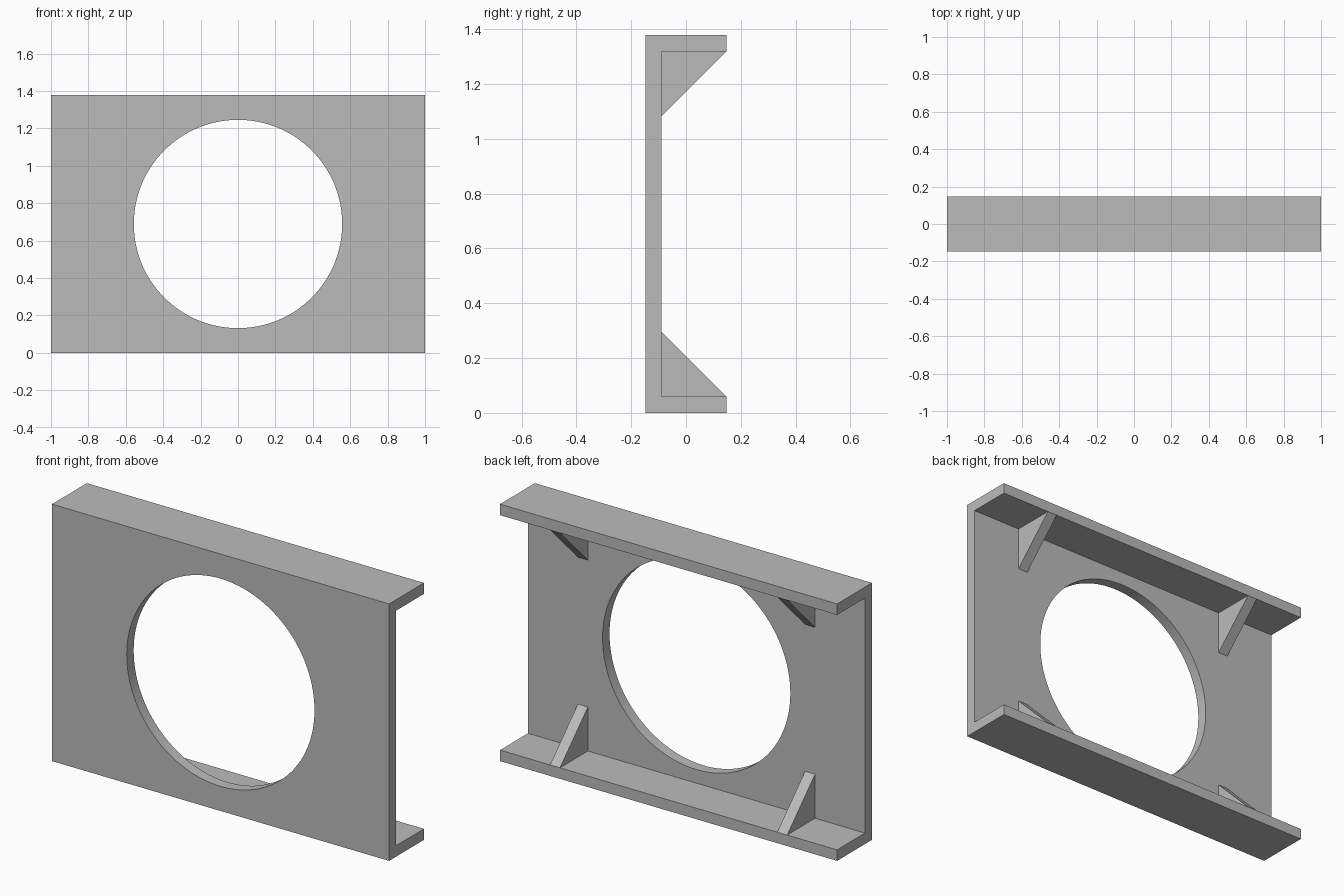
import bpy
import bmesh

cube = bpy.data.objects.get("Cube")
if cube:
    bpy.data.objects.remove(cube, do_unlink=True)

HEIGHT, DEPTH, WALL = 1.378, 0.295, 0.059
FRONT, BACK = -DEPTH / 2, DEPTH / 2
INNER = FRONT + WALL
LEG = BACK - INNER
HOLE_RADIUS = 0.557

grey = bpy.data.materials.new("plain grey")
grey.use_nodes = True
colour = (0.5, 0.5, 0.5, 1)
grey.diffuse_color = colour
grey.node_tree.nodes["Principled BSDF"].inputs["Base Color"].default_value = colour


def extrude_along_x(name, profile, x0, x1):
    """Solid made from a (y, z) outline swept from x0 to x1."""
    bm = bmesh.new()
    face = bm.faces.new([bm.verts.new((x0, y, z)) for y, z in profile])
    swept = bmesh.ops.extrude_face_region(bm, geom=[face])["geom"]
    verts = [v for v in swept if isinstance(v, bmesh.types.BMVert)]
    bmesh.ops.translate(bm, verts=verts, vec=(x1 - x0, 0, 0))
    bmesh.ops.recalc_face_normals(bm, faces=bm.faces)
    mesh = bpy.data.meshes.new(name)
    bm.to_mesh(mesh)
    bm.free()
    mesh.materials.append(grey)
    obj = bpy.data.objects.new(name, mesh)
    bpy.context.collection.objects.link(obj)
    return obj


# Channel: front plate with a top and a bottom flange
top = HEIGHT - WALL
channel = extrude_along_x("channel_plate", [
    (FRONT, 0), (BACK, 0), (BACK, WALL), (INNER, WALL),
    (INNER, top), (BACK, top), (BACK, HEIGHT), (FRONT, HEIGHT)], -1, 1)

# Round opening through the front plate
bpy.ops.mesh.primitive_cylinder_add(
    vertices=128, radius=HOLE_RADIUS, depth=WALL * 3,
    location=(0, FRONT + WALL / 2, HEIGHT / 2), rotation=(1.5707963, 0, 0))
cutter = bpy.context.object
cutter.name = "hole_cutter"
cutter.data.materials.append(grey)
cut = channel.modifiers.new("round hole", 'BOOLEAN')
cut.operation = 'DIFFERENCE'
cut.solver = 'EXACT'
cut.object = cutter

bpy.ops.object.select_all(action='DESELECT')
channel.select_set(True)
bpy.context.view_layer.objects.active = channel
bpy.ops.object.modifier_apply(modifier=cut.name)
bpy.data.objects.remove(cutter, do_unlink=True)
bpy.ops.object.shade_smooth_by_angle(angle=0.5)

# Triangular gussets in the four inner corners
for level, z, up in (("bottom", WALL, 1), ("top", top, -1)):
    for side, x in (("right", -0.674), ("left", 0.674)):
        extrude_along_x(f"{level}_{side}_gusset", [
            (INNER, z), (BACK, z), (INNER, z + up * LEG)],
            x - WALL / 2, x + WALL / 2)
